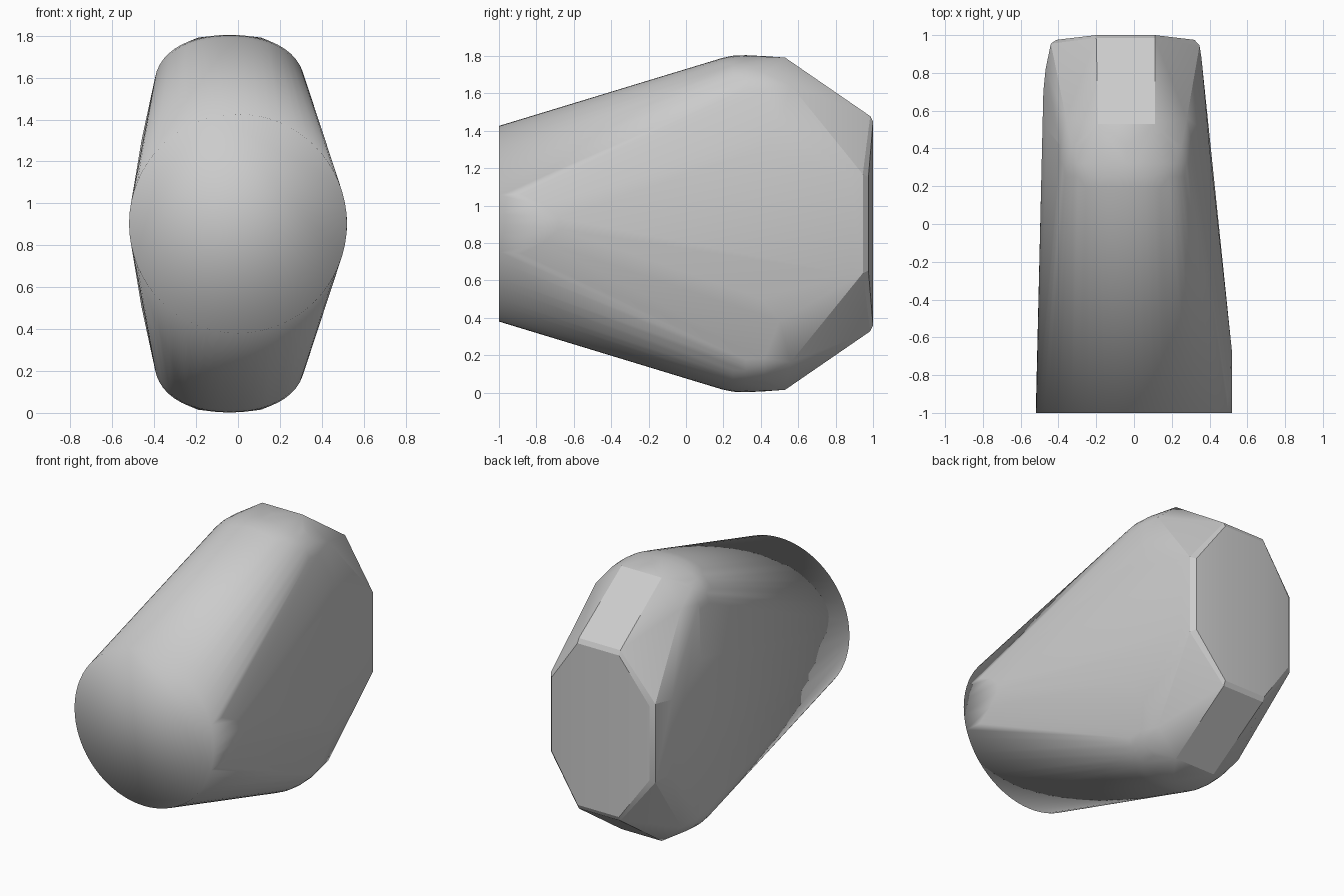
import bpy, bmesh, math

if "Cube" in bpy.data.objects:
    bpy.data.objects.remove(bpy.data.objects["Cube"])

CZ = 0.903   # mid height, the body mirrors above and below it
CX = -0.04   # middle of the narrow rear section
pts = []


def pair(x, y, h):
    """Add a point above and below the mid height."""
    pts.extend([(x, y, CZ + h), (x, y, CZ - h)])


# round flat front
for i in range(64):
    a = 2 * math.pi * i / 64
    pts.append((0.52 * math.cos(a), -1, CZ + 0.523 * math.sin(a)))

# short straight strip on the right of the front
for h, y in ((0.03, -0.68), (0.1, -0.76), (0.16, -0.88)):
    pair(math.sqrt(0.52 ** 2 - h * h), y, h)

# rounded shoulders: rows of arcs (y, half width, top height)
for y, w, top in ((0.19, 0.335, 0.885), (0.25, 0.35, 0.898),
                  (0.32, 0.36, 0.901), (0.42, 0.36, 0.896)):
    for i in range(25):
        a = math.pi * i / 24
        c = math.cos(a)
        x = CX + w * math.copysign(abs(c) ** 0.9, c)
        pair(x, y, top - 0.25 + 0.25 * math.sin(a) ** 0.9)

# top ends of the sloping rear facets
for x in (-0.19, -0.1, 0.02, 0.11):
    pair(x, 0.53, 0.888)
for x in (-0.36, 0.28):
    pair(x, 0.56, 0.74)

# flat sides
for x, y, h in ((0.40, 0.40, 0.40), (0.365, 0.50, 0.52), (0.357, 0.88, 0.27),
                (-0.48, 0.70, 0.25), (-0.468, 0.82, 0.25),
                (-0.46, 0.50, 0.40), (-0.425, 0.50, 0.52)):
    pair(x, y, h)

# eight-sided rear face with a narrow softened border
for x, y, h in ((-0.20, 1.0, 0.545), (0.11, 1.0, 0.545),
                (-0.20, 0.985, 0.575), (0.11, 0.985, 0.575),
                (-0.41, 0.975, 0.25), (0.32, 0.975, 0.25),
                (-0.44, 0.955, 0.265), (0.347, 0.945, 0.265)):
    pair(x, y, h)

# wrap everything in one skin
bm = bmesh.new()
for p in pts:
    bm.verts.new(p)
res = bmesh.ops.convex_hull(bm, input=bm.verts[:])
junk = {v for v in res["geom_interior"] + res["geom_unused"]
        if isinstance(v, bmesh.types.BMVert)}
bmesh.ops.delete(bm, geom=list(junk), context='VERTS')
bmesh.ops.recalc_face_normals(bm, faces=bm.faces[:])

# smooth everywhere except the crisp rear edges
for f in bm.faces:
    f.smooth = True
for e in bm.edges:
    if min(v.co.y for v in e.verts) > 0.48 and e.calc_face_angle(0) > math.radians(17):
        e.smooth = False

mesh = bpy.data.meshes.new("body")
bm.to_mesh(mesh)
bm.free()
body = bpy.data.objects.new("body", mesh)
bpy.context.collection.objects.link(body)
